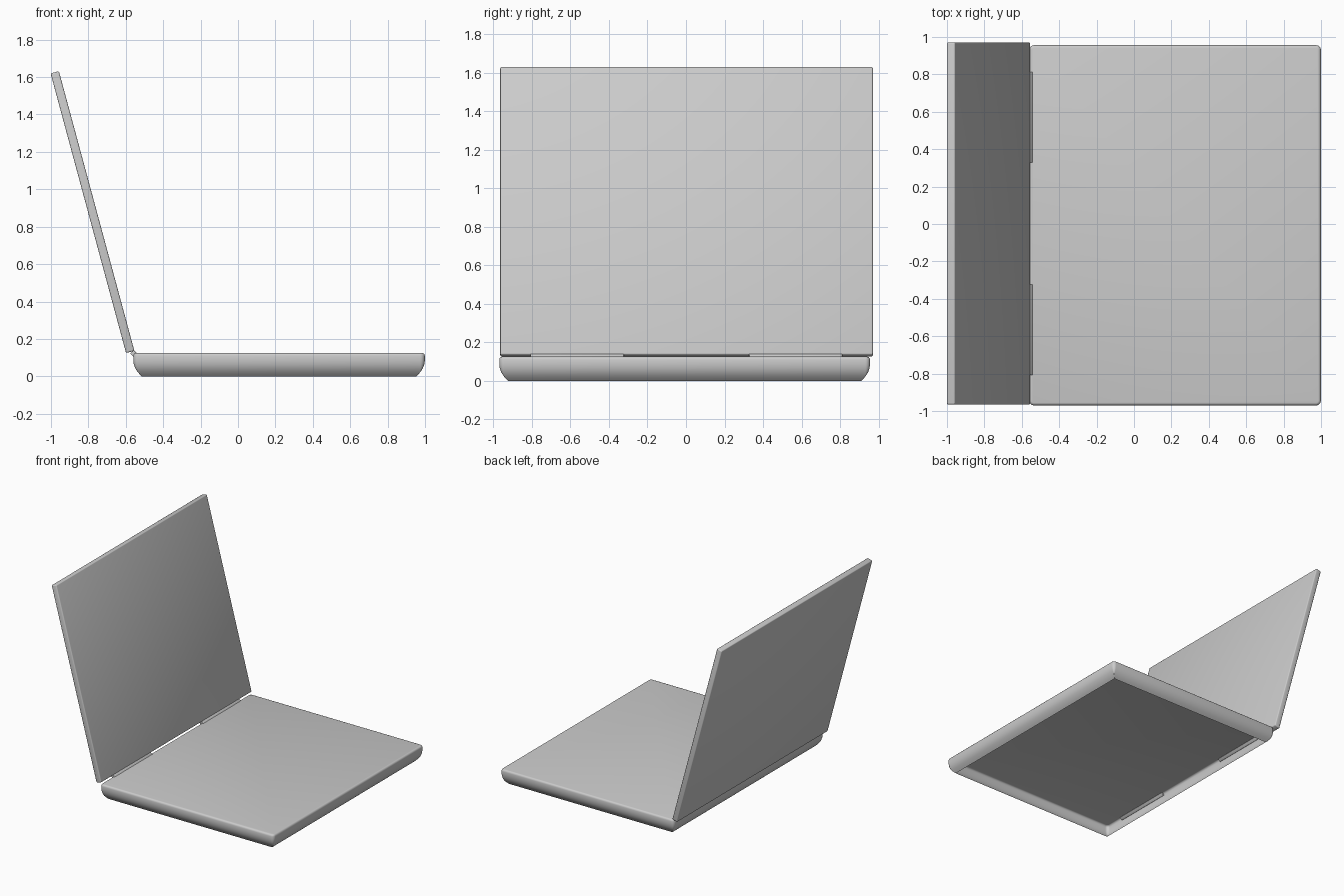
import bpy, bmesh, math
from mathutils import Matrix

if "Cube" in bpy.data.objects:
    bpy.data.objects.remove(bpy.data.objects["Cube"], do_unlink=True)

grey = bpy.data.materials.new("light grey")
grey.use_nodes = True
grey.diffuse_color = (0.6, 0.6, 0.6, 1)
grey.node_tree.nodes["Principled BSDF"].inputs["Base Color"].default_value = (0.6, 0.6, 0.6, 1)


def finish(name, bm):
    bmesh.ops.recalc_face_normals(bm, faces=bm.faces)
    mesh = bpy.data.meshes.new(name)
    bm.to_mesh(mesh)
    bm.free()
    mesh.materials.append(grey)
    obj = bpy.data.objects.new(name, mesh)
    bpy.context.collection.objects.link(obj)
    bpy.ops.object.select_all(action='DESELECT')
    obj.select_set(True)
    bpy.context.view_layer.objects.active = obj
    bpy.ops.object.shade_smooth_by_angle(angle=math.radians(35))


def slab(name, size, location, tilt, bevel):
    """Bevelled box leaning around the y axis."""
    bm = bmesh.new()
    bmesh.ops.create_cube(bm, size=1, matrix=Matrix.Diagonal((*size, 1)))
    bmesh.ops.bevel(bm, geom=bm.edges[:], offset=bevel, segments=3,
                    profile=0.5, affect='EDGES')
    bm.transform(Matrix.Translation(location) @ Matrix.Rotation(tilt, 4, 'Y'))
    finish(name, bm)


def outline(x0, x1, y0, y1, r, steps=5):
    """Rounded rectangle, anticlockwise."""
    corners = [(x1 - r, y1 - r), (x0 + r, y1 - r), (x0 + r, y0 + r), (x1 - r, y0 + r)]
    for i, (cx, cy) in enumerate(corners):
        for s in range(steps + 1):
            a = math.pi / 2 * (i + s / steps)
            yield cx + r * math.cos(a), cy + r * math.sin(a)


# Base: thin shell open underneath, stacked from outlines with an inset and a height
profile = [(0.045, 0), (0.034, 0.011), (0.021, 0.027), (0.010, 0.045), (0.003, 0.064),
           (0, 0.084), (0, 0.110), (0.002, 0.117), (0.007, 0.123), (0.014, 0.125)]
bm = bmesh.new()
rings = []
for inset, z in profile:
    pts = outline(-0.56 + inset, 0.999 - inset, -0.970 + inset, 0.956 - inset,
                  max(0.025 - inset, 0.004))
    rings.append([bm.verts.new((x, y, z)) for x, y in pts])
for low, high in zip(rings, rings[1:]):
    for i in range(len(low)):
        j = (i + 1) % len(low)
        bm.faces.new((low[i], low[j], high[j], high[i]))
bm.faces.new(rings[-1])
finish("base", bm)

# Lid leaning back from the hinge
slab("lid", (0.046, 1.936, 1.549), (-0.778, 0.003, 0.878), math.radians(-15.1), 0.008)

# Pair of hinge bars between base and lid
for side, y in (("left", 0.57), ("right", -0.565)):
    slab(side + "_hinge", (0.026, 0.485, 0.026), (-0.558, y, 0.122), math.radians(45), 0.003)
